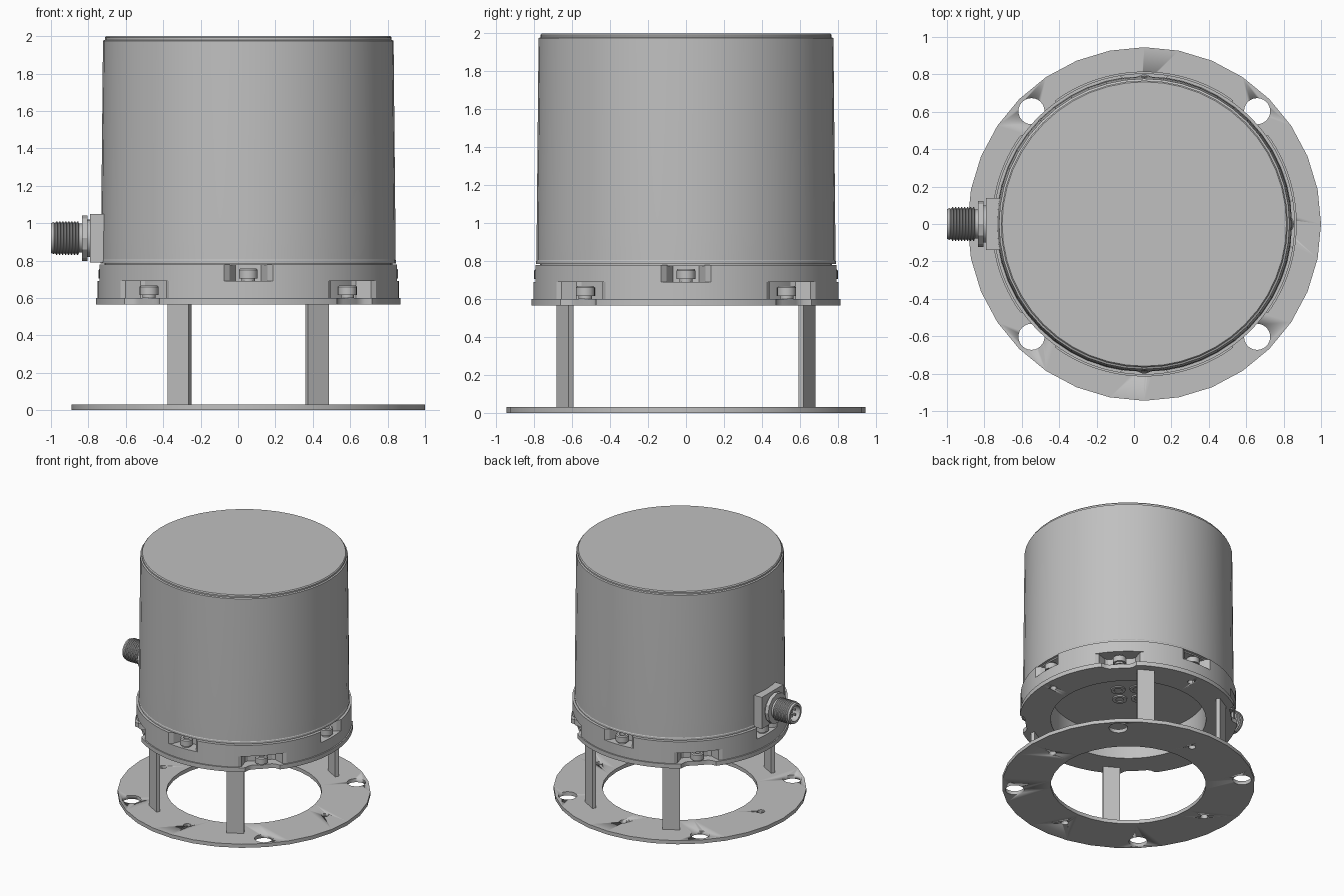
import bpy, bmesh, math
from mathutils import Matrix, Vector

cube = bpy.data.objects.get("Cube")
if cube:
    bpy.data.objects.remove(cube)

CX = 0.055   # axis of the housing
QUARTER = math.pi / 2

metal = bpy.data.materials.new("light_grey_metal")
metal.use_nodes = True
GREY = (0.527, 0.527, 0.527, 1)
metal.diffuse_color = GREY
metal.node_tree.nodes["Principled BSDF"].inputs["Base Color"].default_value = GREY


def finish(name, bm, matrix=None):
    """Turn a bmesh into a named, shaded object."""
    bmesh.ops.remove_doubles(bm, verts=bm.verts, dist=1e-5)
    bmesh.ops.recalc_face_normals(bm, faces=bm.faces)
    if matrix:
        bm.transform(matrix)
    mesh = bpy.data.meshes.new(name)
    bm.to_mesh(mesh)
    bm.free()
    mesh.materials.append(metal)
    ob = bpy.data.objects.new(name, mesh)
    bpy.context.collection.objects.link(ob)
    bpy.ops.object.select_all(action='DESELECT')
    ob.select_set(True)
    bpy.context.view_layer.objects.active = ob
    bpy.ops.object.shade_smooth_by_angle(angle=math.radians(25))
    return ob


def lathe(name, profile, matrix, steps=48):
    """Spin an (r, z) profile around z."""
    bm = bmesh.new()
    verts = [bm.verts.new((r, 0, z)) for r, z in profile]
    edges = [bm.edges.new(pair) for pair in zip(verts, verts[1:])]
    bmesh.ops.spin(bm, geom=verts + edges, cent=(0, 0, 0), axis=(0, 0, 1),
                   angle=2 * math.pi, steps=steps, use_merge=True)
    return finish(name, bm, matrix)


def box(name, size, matrix):
    bm = bmesh.new()
    bmesh.ops.create_cube(bm, size=1)
    bm.transform(Matrix.Diagonal((*size, 1)))
    return finish(name, bm, matrix)


def ring(name, z0, z1, outer, inner, steps):
    """Flat ring whose outer radius follows a function of the angle."""
    bm = bmesh.new()
    loops = []
    for i in range(steps):
        a = 2 * math.pi * i / steps
        d = Vector((math.cos(a), math.sin(a), 0))
        r = outer(a)
        loops.append([bm.verts.new(d * q + Vector((0, 0, z)))
                      for q, z in ((inner, z0), (r, z0), (r, z1), (inner, z1))])
    for i, a in enumerate(loops):
        b = loops[(i + 1) % steps]
        for k in range(4):
            bm.faces.new((a[k], b[k], b[(k + 1) % 4], a[(k + 1) % 4]))
    return finish(name, bm, Matrix.Translation((CX, 0, 0)))


def polar(radius, angle, z):
    return Matrix.Translation((CX + radius * math.cos(angle), radius * math.sin(angle), z))


def drill(ob, spots):
    """Cut vertical holes given as (bolt circle, angle, hole radius)."""
    bm = bmesh.new()
    for circle, angle, r in spots:
        bmesh.ops.create_cone(bm, cap_ends=True, segments=24, radius1=r, radius2=r,
                              depth=3, matrix=polar(circle, angle, 0))
    cutter = finish("hole_cutter", bm)
    cutter.hide_render = True
    mod = ob.modifiers.new("holes", 'BOOLEAN')
    mod.operation = 'DIFFERENCE'
    mod.solver = 'EXACT'
    mod.object = cutter
    bpy.context.view_layer.objects.active = ob
    bpy.ops.object.modifier_apply(modifier=mod.name)
    bpy.data.objects.remove(cutter)


def notched(radius, depth, half_width, phase):
    """Outline with four smooth-cornered pockets, one per quarter turn."""
    def outline(a):
        off = abs((a - phase + QUARTER / 2) % QUARTER - QUARTER / 2)
        t = min(1, max(0, (half_width - off) / 0.06))
        return radius - depth * t * t * (3 - 2 * t)
    return outline


axes = [i * QUARTER for i in range(4)]
diagonals = [a + QUARTER / 2 for a in axes]

# Mounting ring on the ground with large and small bolt holes
base = ring("base_ring", 0, 0.03, lambda a: 0.945, 0.58, 32)
drill(base, [(0.853, a, 0.07) for a in diagonals] + [(0.74, a, 0.028) for a in axes])

# Flat upright posts
for i, deg in enumerate((60, 120, 240, 300)):
    a = math.radians(deg)
    box(f"post_{i + 1}", (0.03, 0.13, 0.55),
        polar(0.737, a, 0.3) @ Matrix.Rotation(a, 4, 'Z'))

# Clamp flange: scalloped plate, then two layers with staggered screw pockets
plate = ring("flange_plate", 0.565, 0.6, notched(0.815, 0.045, 0.17, QUARTER / 2), 0.58, 192)
drill(plate, [(0.73, a, 0.026) for a in axes])
ring("flange_lower", 0.6, 0.69, notched(0.805, 0.11, 0.21, QUARTER / 2), 0.58, 192)
ring("flange_upper", 0.69, 0.78, notched(0.805, 0.11, 0.15, 0), 0.58, 192)

# Screws sitting in the pockets
screw = [(0, 0), (0.035, 0), (0.035, 0.015), (0.05, 0.015), (0.05, 0.06),
         (0.043, 0.068), (0.025, 0.068), (0.025, 0.045), (0, 0.045)]
for i in range(4):
    lathe(f"upper_screw_{i + 1}", screw, polar(0.75, axes[i], 0.69), 20)
    lathe(f"lower_screw_{i + 1}", screw, polar(0.75, diagonals[i], 0.6), 20)

# Tapered housing with a closed top and a seam at its foot
lathe("housing", [(0, 0.79), (0.77, 0.775), (0.77, 0.785), (0.79, 0.785), (0.79, 0.8),
                  (0.787, 0.805), (0.787, 0.95), (0.777, 1.975), (0.767, 1.98),
                  (0.767, 1.992), (0.76, 2.0), (0, 2.0)], Matrix.Translation((CX, 0, 0)))

# Fasteners on the ceiling of the underside recess
for i, a in enumerate(axes):
    lathe(f"recess_fastener_{i + 1}", [(0, 0.8), (0.055, 0.8), (0.055, 0.778), (0.03, 0.778),
                                      (0.03, 0.785), (0, 0.785)], polar(0.1, a, 0), 20)

# Side connector pointing to -x
box("connector_block", (0.2, 0.28, 0.26), Matrix.Translation((-0.69, 0, 0.92)))
side = Matrix.Translation((0, 0, 0.92)) @ Matrix.Rotation(-QUARTER, 4, 'Y')
lathe("connector_washer", [(0, 0.78), (0.1, 0.78), (0.1, 0.81), (0, 0.81)], side, 24)
lathe("connector_nut", [(0, 0.805), (0.122, 0.805), (0.122, 0.835), (0, 0.835)], side, 12)
thread = [(0, 0.82), (0.078, 0.82), (0.078, 0.85)]
for k in range(8):
    z = 0.855 + k * 0.016
    thread += [(0.09, z), (0.09, z + 0.005), (0.08, z + 0.011)]
thread += [(0.085, 0.985), (0.08, 1.0), (0.062, 1.0), (0.062, 0.93), (0, 0.93)]
lathe("connector_thread", thread, side, 24)
for i, a in enumerate(diagonals):
    spot = Matrix.Translation((0.03 * math.cos(a), 0.03 * math.sin(a), 0))
    lathe(f"connector_pin_{i + 1}", [(0, 0.92), (0.009, 0.92), (0.009, 0.985), (0, 0.99)],
          side @ spot, 10)
